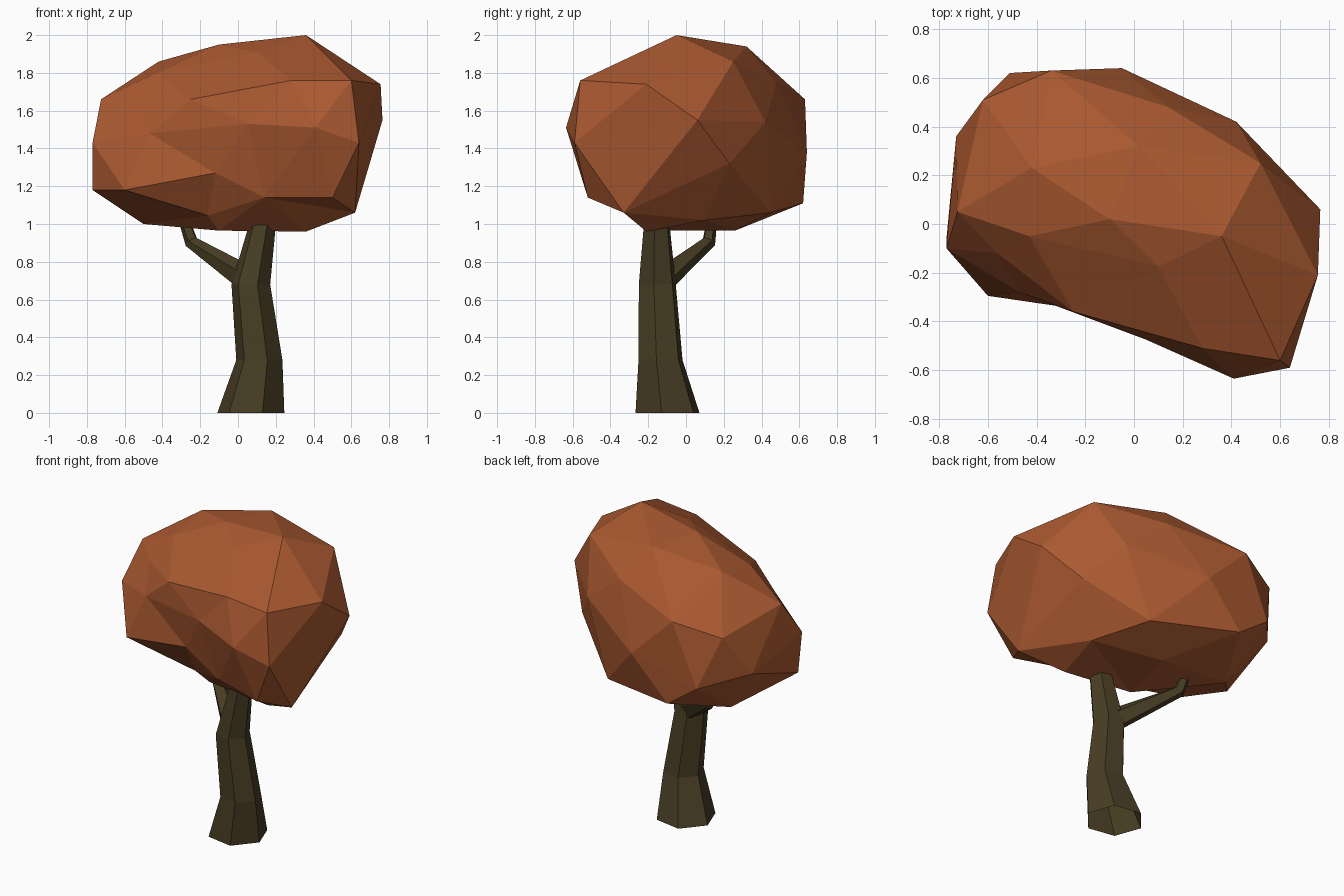
import bpy, bmesh, math
from mathutils import Vector

if "Cube" in bpy.data.objects:
    bpy.data.objects.remove(bpy.data.objects["Cube"])


def material(name, rgb):
    m = bpy.data.materials.new(name)
    m.diffuse_color = (*rgb, 1)
    m.use_nodes = True
    m.node_tree.nodes["Principled BSDF"].inputs["Base Color"].default_value = m.diffuse_color
    return m


def finish(name, bm, mat):
    bmesh.ops.recalc_face_normals(bm, faces=bm.faces)
    me = bpy.data.meshes.new(name)
    bm.to_mesh(me)
    bm.free()
    me.materials.append(mat)
    ob = bpy.data.objects.new(name, me)
    bpy.context.collection.objects.link(ob)
    return ob


def tube(name, path, sides, phase, mat):
    """Skin open rings along a path of (x, y, z, radius, ring axis)."""
    bm = bmesh.new()
    rings = []
    for x, y, z, r, axis in path:
        n = Vector(axis).normalized()
        u = (Vector((1, 0, 0)) - n * n.x).normalized()
        v = n.cross(u)
        ring = []
        for i in range(sides):
            a = math.radians(phase) + math.tau * i / sides
            ring.append(bm.verts.new(Vector((x, y, z)) + r * (u * math.cos(a) + v * math.sin(a))))
        rings.append(ring)
    for a, b in zip(rings, rings[1:]):
        for i in range(sides):
            j = (i + 1) % sides
            bm.faces.new((a[i], a[j], b[j], b[i]))
    return finish(name, bm, mat)


bark = material("dark bark", (0.066, 0.048, 0.018))
leaf = material("rust leaves", (0.40, 0.10, 0.03))

# Trunk: six-sided, flared foot, slight bend, open at both ends
up = (0, 0, 1)
tube("trunk", [(0.068, -0.098, 0, 0.18, up), (0.113, -0.135, 0.28, 0.124, up),
               (0.068, -0.152, 0.68, 0.104, up), (0.13, -0.155, 1.0, 0.072, up)], 6, -10, bark)

# Side branch, kinked upward at the end
tube("branch", [(0.03, -0.11, 0.72, 0.07, (-0.8, 0.65, 0.5)),
                (-0.245, 0.12, 0.905, 0.038, (-0.5, 0.4, 0.8)),
                (-0.285, 0.135, 1.02, 0.03, (-0.2, 0.1, 1))], 5, 20, bark)

# Canopy: faceted lump, triangulated by its directions so dents survive
brow, cheek = (-0.25, -0.36, 1.66), (-0.47, -0.28, 1.48)
dent, lip = (0.05, -0.475, 1.53), (-0.12, -0.365, 1.27)
bulge, chin = (0.41, -0.635, 1.51), (0.14, -0.40, 1.14)
canopy_points = [
    brow, cheek, dent, lip, bulge, chin,
    # crown
    (0.36, -0.05, 2.0), (0.10, -0.175, 1.91), (-0.10, 0.02, 1.95), (-0.42, 0.23, 1.86),
    (0.02, 0.32, 1.94), (0.52, 0.25, 1.86), (-0.43, -0.05, 1.80), (0.14, 0.48, 1.75),
    # right end
    (0.60, -0.56, 1.76), (0.755, -0.21, 1.74), (0.765, 0.06, 1.55), (0.64, -0.59, 1.43),
    (0.42, 0.42, 1.54), (0.59, 0.23, 1.32), (0.62, -0.33, 1.06), (0.50, -0.52, 1.14),
    (0.28, -0.51, 1.76),
    # left end
    (-0.725, 0.05, 1.66), (-0.77, -0.10, 1.43), (-0.77, -0.06, 1.18), (-0.60, -0.295, 1.18),
    (-0.73, 0.36, 1.32), (-0.62, 0.51, 1.58), (-0.56, -0.12, 1.63),
    # back
    (-0.34, 0.63, 1.66), (-0.05, 0.64, 1.38), (-0.51, 0.62, 1.26), (-0.30, 0.62, 1.11),
    (0.25, 0.45, 1.06),
    # underside
    (0.36, -0.21, 0.96), (-0.16, -0.21, 1.045), (-0.10, -0.15, 0.965), (0.0, 0.26, 0.965),
    (-0.50, 0.25, 1.0), (0.41, 0.10, 1.02),
]
centre = Vector((0, 0, 1.45))
stretch = Vector((0.75, 0.6, 0.5))
bm = bmesh.new()
vert_at = {}
for p in canopy_points:
    d = Vector(p) - centre
    vert_at[p] = bm.verts.new(Vector([d[i] / stretch[i] for i in range(3)]).normalized())
bmesh.ops.convex_hull(bm, input=bm.verts[:])
bmesh.ops.recalc_face_normals(bm, faces=bm.faces)
# Turn two diagonals so the front hollow folds the right way
for a, b in ((brow, lip), (lip, bulge)):
    edge = bm.edges.get((vert_at[a], vert_at[b]))
    if edge:
        bmesh.ops.rotate_edges(bm, edges=[edge])
for p, vert in vert_at.items():
    vert.co = p
finish("canopy", bm, leaf)
